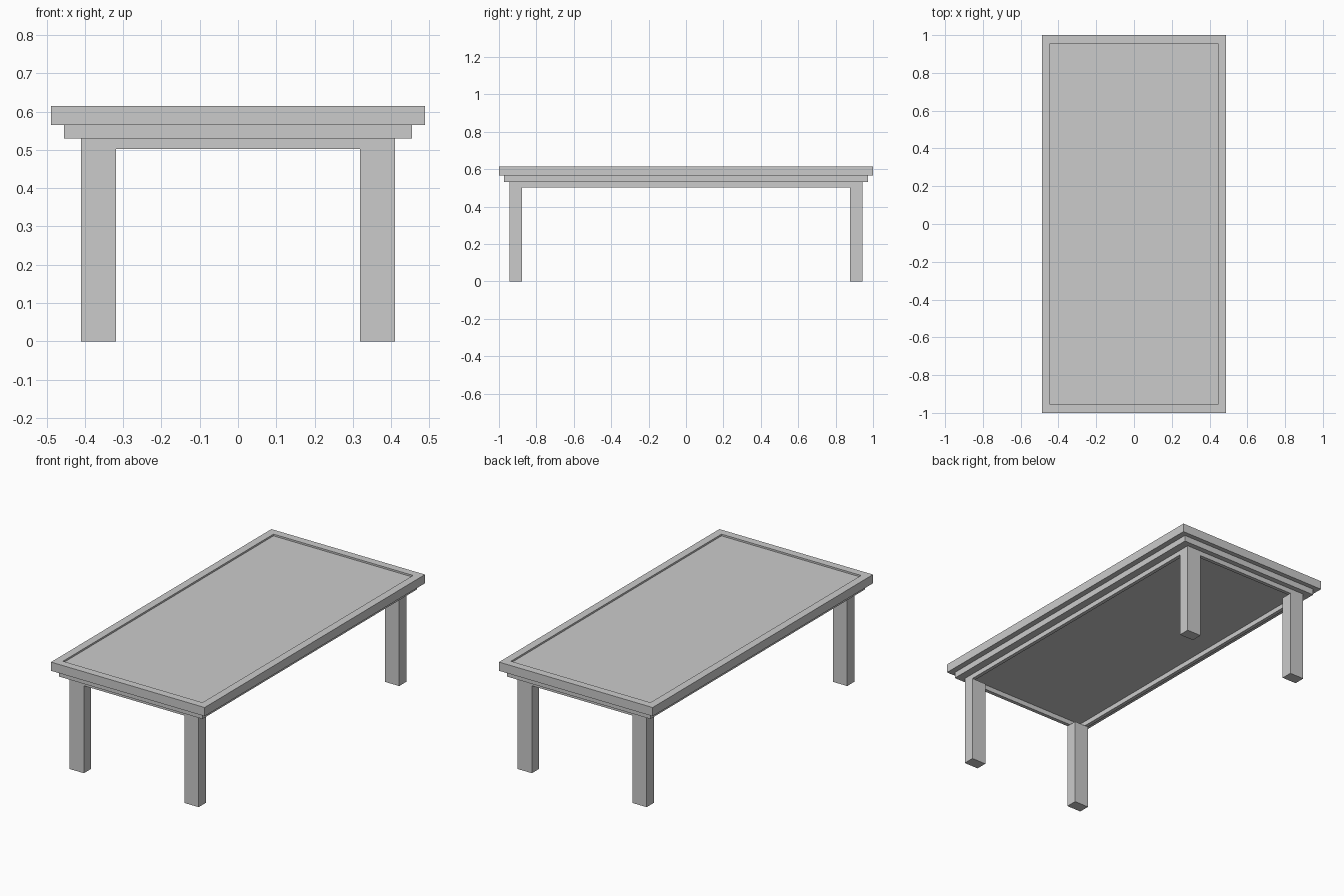
import bpy, bmesh

if "Cube" in bpy.data.objects:
    bpy.data.objects.remove(bpy.data.objects["Cube"])


def box(name, x0, x1, y0, y1, z0, z1, inset_dir=0, border=0.0, depth=0.0):
    """Box; optionally sink the top (+1) or bottom (-1) face inside a border."""
    bm = bmesh.new()
    bmesh.ops.create_cube(bm, size=1)
    for v in bm.verts:
        v.co.x = x1 if v.co.x > 0 else x0
        v.co.y = y1 if v.co.y > 0 else y0
        v.co.z = z1 if v.co.z > 0 else z0
    bm.normal_update()
    if inset_dir:
        face = next(f for f in bm.faces if f.normal.z * inset_dir > 0.9)
        bmesh.ops.inset_region(bm, faces=[face], thickness=border)
        ext = bmesh.ops.extrude_discrete_faces(bm, faces=[face])
        for v in ext["faces"][0].verts:
            v.co.z -= inset_dir * depth
    bmesh.ops.recalc_face_normals(bm, faces=bm.faces)
    mesh = bpy.data.meshes.new(name)
    bm.to_mesh(mesh)
    bm.free()
    obj = bpy.data.objects.new(name, mesh)
    bpy.context.collection.objects.link(obj)
    return obj


# Table top with a shallow sunken panel
box("table_top", -0.488, 0.488, -1, 1, 0.565, 0.615, 1, 0.063, 0.01)

# Stepped moulding under the top
box("moulding", -0.455, 0.455, -0.973, 0.973, 0.53, 0.565)

# Apron: a frame, hollow from below
box("apron", -0.41, 0.41, -0.943, 0.943, 0.502, 0.53, -1, 0.03, 0.0275)

# Four corner legs
for yname, sy in (("front", -1), ("back", 1)):
    for xname, sx in (("left", -1), ("right", 1)):
        xs = sorted((sx * 0.319, sx * 0.41))
        ys = sorted((sy * 0.878, sy * 0.943))
        box(f"{yname}_{xname}_leg", *xs, *ys, 0, 0.502)
